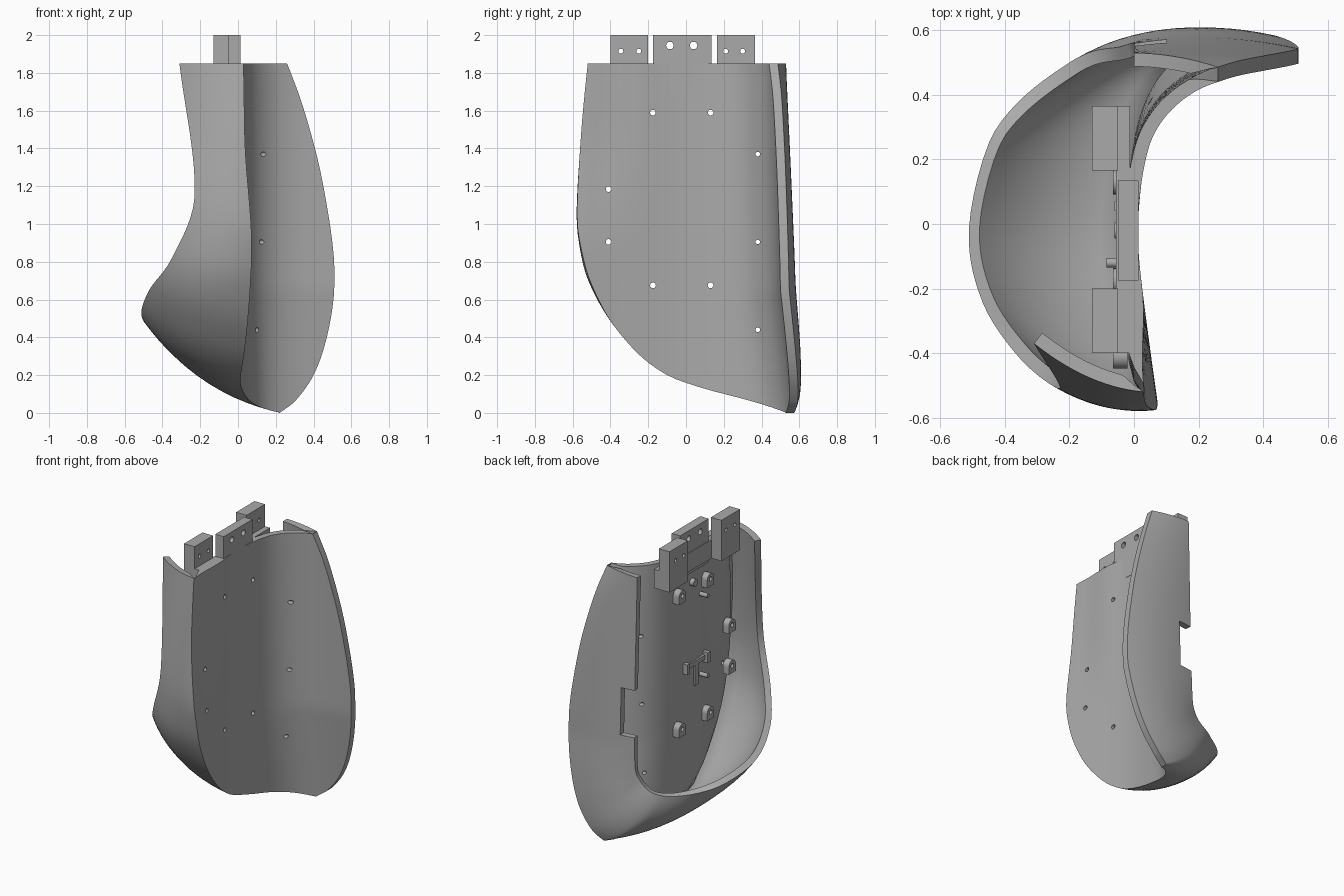
import bpy, bmesh, math
from mathutils import Vector

if "Cube" in bpy.data.objects:
    bpy.data.objects.remove(bpy.data.objects["Cube"])

grey = bpy.data.materials.new("plain grey")
grey.use_nodes = True
COLOUR = (0.4, 0.4, 0.4, 1)
grey.diffuse_color = COLOUR
grey.node_tree.nodes["Principled BSDF"].inputs["Base Color"].default_value = COLOUR
TOP, ROWS, COLS, RIBS = 1.85, 48, 40, 14


def curve(table, v):
    """Smooth interpolation of (key, value) pairs."""
    v = min(max(v, table[0][0]), table[-1][0])
    i = 0
    while i < len(table) - 2 and v > table[i + 1][0]:
        i += 1

    def slope(k):
        a, b = table[max(k - 1, 0)], table[min(k + 1, len(table) - 1)]
        return (b[1] - a[1]) / (b[0] - a[0])
    (k0, p0), (k1, p1) = table[i], table[i + 1]
    h = k1 - k0
    t = (v - k0) / h
    return (p0 * (2 * t**3 - 3 * t * t + 1) + p1 * (3 * t * t - 2 * t**3)
            + slope(i) * h * (t**3 - 2 * t * t + t) + slope(i + 1) * h * (t**3 - t * t))


def smooth(a, b, v):
    t = min(max((v - a) / (b - a), 0), 1)
    return t * t * (3 - 2 * t)


def finish(ob):
    """Apply modifiers, then shade."""
    bpy.ops.object.select_all(action='DESELECT')
    ob.select_set(True)
    bpy.context.view_layer.objects.active = ob
    for m in list(ob.modifiers):
        bpy.ops.object.modifier_apply(modifier=m.name)
    bpy.ops.object.shade_smooth_by_angle(angle=math.radians(32))


def make(name, bm):
    me = bpy.data.meshes.new(name)
    bm.to_mesh(me)
    bm.free()
    me.materials.append(grey)
    ob = bpy.data.objects.new(name, me)
    bpy.context.collection.objects.link(ob)
    return ob


def add_box(bm, lo, hi):
    vs = bmesh.ops.create_cube(bm, size=1)["verts"]
    for v in vs:
        v.co = Vector([(l + h) / 2 + c * (h - l) for l, h, c in zip(lo, hi, v.co)])


def add_rod(bm, x0, x1, y, z, r, sides=20):
    vs = bmesh.ops.create_cone(bm, cap_ends=True, segments=sides, radius1=r, radius2=r, depth=x1 - x0)["verts"]
    for v in vs:
        v.co = Vector(((x0 + x1) / 2 + v.co.z, y + v.co.x, z + v.co.y))


def cut(ob, cutter):
    m = ob.modifiers.new("cut", 'BOOLEAN')
    m.operation, m.object, m.solver = 'DIFFERENCE', cutter, 'EXACT'


# Horizontal section of the hollow face, front edge to wing tip
section = [(0.08, -0.6), (0.045, -0.35), (0.015, -0.1), (0.015, 0.05), (0.035, 0.2), (0.065, 0.3),
           (0.12, 0.38), (0.2, 0.44), (0.3, 0.475), (0.4, 0.49), (0.51, 0.5)]
sec_x = [(i / 10, p[0]) for i, p in enumerate(section)]
sec_y = [(i / 10, p[1]) for i, p in enumerate(section)]
front_y = [(0, 0.455), (0.03, 0.38), (0.08, 0.25), (0.2, -0.1), (0.42, -0.35), (0.68, -0.5),
           (0.9, -0.56), (1.05, -0.57), (1.4, -0.54), (TOP, -0.49)]
tip_x = [(0, 0.22), (0.06, 0.3), (0.2, 0.4), (0.4, 0.47), (0.65, 0.51), (0.85, 0.505),
         (1.1, 0.47), (1.35, 0.42), (1.65, 0.335), (TOP, 0.26)]


def invert(table, value, lo, hi):
    for _ in range(30):
        mid = (lo + hi) / 2
        lo, hi = (mid, hi) if curve(table, mid) < value else (lo, mid)
    return lo


def hollow(t, z):
    x, y = curve(sec_x, t), curve(sec_y, t)
    wing = smooth(0.1, 0.42, y)
    y += wing * (0.65 - z) * (0.12 if z < 0.65 else 0.02)
    x -= 0.035 * smooth(0.8, 1.5, z) * smooth(-0.2, -0.5, y)
    return Vector((x, y, z))


# Rim of the shell, and bulge of the wall, along the perimeter
rim = [(0, (-0.31, -0.37, 1.85)), (0.247, (-0.23, -0.51, 1.15)), (0.394, (-0.35, -0.42, 0.82)),
       (0.524, (-0.47, -0.24, 0.65)), (0.671, (-0.51, 0, 0.51)), (0.792, (-0.43, 0.29, 0.43)),
       (1, (-0.2, 0.5, 0.39)), (1.3, (-0.04, 0.55, 0.47)), (1.593, (0, 0.56, 0.7)), (2, (0, 0.53, 1.85))]
bulge = [(0, (0, -0.06, 0)), (0.247, (0, -0.05, 0)), (0.394, (-0.03, -0.09, -0.06)),
         (0.671, (-0.06, -0.05, -0.1)), (1, (-0.04, 0.06, -0.11)), (1.465, (0, 0.06, 0)), (2, (0, 0.02, 0))]
rim = [(k, Vector(p)) for k, p in rim]
bulge = [(k, Vector(p)) for k, p in bulge]

rows = []
for i in range(ROWS + 1):
    z = TOP * (i / ROWS) ** 2
    t1 = invert(sec_x, curve(tip_x, z), 0.4, 1)
    t0 = min(invert(sec_y, curve(front_y, z), 0, 1), t1)
    rows.append([hollow(t0 + (t1 - t0) * j / COLS, z) for j in range(COLS + 1)])
edge = [(1 - i / ROWS, rows[i][0]) for i in range(ROWS, 0, -1)]
edge += [(1 + i / ROWS, rows[i][-1]) for i in range(ROWS + 1)]

walls, outline = [], []
for s, p in edge:
    q = p + Vector((0, -0.03 * (1 - smooth(0, 0.35, s)) + 0.046 * smooth(0.85, 1.05, s), 0))
    a = curve(rim, s)
    mid = (a + q) / 2 + curve(bulge, s)
    outline += [p, q]
    walls.append([p] + [q * (1 - k)**2 + mid * 2 * k * (1 - k) + a * k * k
                        for k in [n / RIBS for n in range(RIBS + 1)]])

bm = bmesh.new()
for grid in (rows, walls):
    vs = [[bm.verts.new(p) for p in line] for line in grid]
    for l0, l1 in zip(vs, vs[1:]):
        for j in range(len(l0) - 1):
            bm.faces.new((l0[j], l0[j + 1], l1[j + 1], l1[j]))
bmesh.ops.remove_doubles(bm, verts=bm.verts, dist=0.0004)
bmesh.ops.recalc_face_normals(bm, faces=bm.faces)
probe = min(bm.faces, key=lambda f: (f.calc_center_median() - Vector((0.015, 0, 1.2))).length)
if probe.normal.x < 0:
    bmesh.ops.reverse_faces(bm, faces=bm.faces)
shell = make("shell", bm)
group = shell.vertex_groups.new(name="wall")
for v in shell.data.vertices:
    d = min((v.co - p).length for p in outline)
    group.add([v.index], max(0.06, min(1, d / 0.075)), 'REPLACE')
solid = shell.modifiers.new("wall", 'SOLIDIFY')
solid.thickness, solid.offset, solid.vertex_group = 0.042, -1, "wall"

# Cutters: screw holes and the notch in the back wall
screws = [(-0.175, 1.59), (0.13, 1.59), (-0.41, 1.185), (-0.41, 0.905), (-0.175, 0.675), (0.13, 0.675)]
bm = bmesh.new()
for y, z in screws:
    add_rod(bm, -0.2, 0.2, y, z, 0.015)
for z in (1.37, 0.905, 0.44):
    add_rod(bm, 0.03, 0.3, 0.38, z, 0.012)
add_box(bm, (-0.1, 0.46, 0.76), (0.1, 0.7, 1.08))
hole_cutter = make("hole_cutter", bm)
bm = bmesh.new()
for y in (-0.345, -0.25, 0.21, 0.3):
    add_rod(bm, -0.3, 0.2, y, 1.915, 0.013)
for y in (-0.085, 0.04):
    add_rod(bm, -0.3, 0.2, y, 1.945, 0.02)
    add_rod(bm, 0.002, 0.2, y, 1.945, 0.03)
tab_cutter = make("tab_cutter", bm)
cut(shell, hole_cutter)
finish(shell)

# Mounting tabs along the top
for name, lo, hi in (("centre_tab", (-0.05, -0.175, 1.7), (0.014, 0.135, 2)),
                     ("front_tab", (-0.13, -0.4, 1.72), (-0.05, -0.2, 2)),
                     ("back_tab", (-0.13, 0.165, 1.72), (-0.05, 0.365, 2)),
                     ("top_band", (-0.055, -0.4, 1.72), (-0.012, 0.365, 1.848))):
    bm = bmesh.new()
    add_box(bm, lo, hi)
    tab = make(name, bm)
    if name != "top_band":
        cut(tab, tab_cutter)
    finish(tab)

# Screw bosses on the inner side: round top on a square foot
for y, z in screws:
    bm = bmesh.new()
    ring = [(math.cos(a) * 0.038, math.sin(a) * 0.038) for a in [math.pi * n / 12 for n in range(13)]]
    ring += [(-0.038, -0.05), (0.038, -0.05)]
    base = bm.faces.new([bm.verts.new((-0.065, y + a, z + b)) for a, b in ring])
    out = bmesh.ops.extrude_face_region(bm, geom=[base])["geom"]
    bmesh.ops.translate(bm, vec=(0.045, 0, 0), verts=[g for g in out if isinstance(g, bmesh.types.BMVert)])
    bmesh.ops.recalc_face_normals(bm, faces=bm.faces)
    boss = make("screw_boss", bm)
    cut(boss, hole_cutter)
    finish(boss)

# Pins and the T-shaped rib on the inner side
bm = bmesh.new()
add_rod(bm, -0.085, -0.01, -0.12, 1.5, 0.015)
add_rod(bm, -0.085, -0.01, -0.12, 0.95, 0.015)
add_rod(bm, -0.06, -0.01, -0.02, 1.62, 0.025)
finish(make("pins", bm))
bm = bmesh.new()
add_box(bm, (-0.04, -0.17, 1.04), (-0.01, 0.05, 1.07))
add_box(bm, (-0.04, -0.08, 0.9), (-0.01, -0.04, 1.04))
for y in (-0.18, 0.04):
    add_box(bm, (-0.06, y, 1.02), (-0.01, y + 0.03, 1.09))
finish(make("rib", bm))

for c in (hole_cutter, tab_cutter):
    bpy.data.objects.remove(c)
